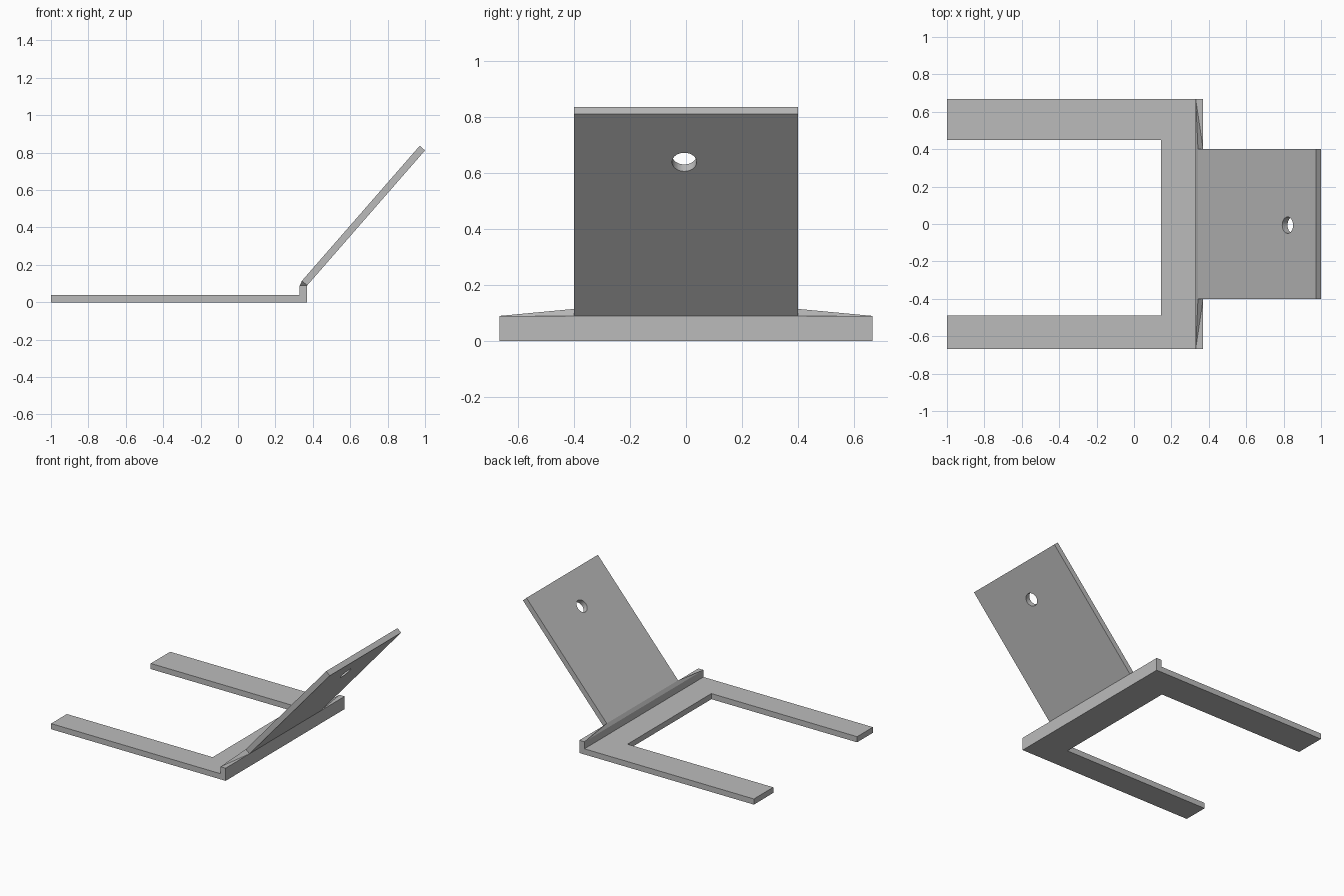
import bpy
import bmesh
import math
from mathutils import Vector

if "Cube" in bpy.data.objects:
    bpy.data.objects.remove(bpy.data.objects["Cube"], do_unlink=True)

grey = bpy.data.materials.new("plain_grey")
grey.use_nodes = True
GREY = (0.5, 0.5, 0.5, 1)
grey.diffuse_color = GREY
grey.node_tree.nodes["Principled BSDF"].inputs["Base Color"].default_value = GREY


def add_object(name, bm):
    bmesh.ops.recalc_face_normals(bm, faces=bm.faces)
    mesh = bpy.data.meshes.new(name)
    bm.to_mesh(mesh)
    bm.free()
    mesh.materials.append(grey)
    obj = bpy.data.objects.new(name, mesh)
    bpy.context.collection.objects.link(obj)
    return obj


def prism(name, outline, offset):
    """Extrude a closed outline along an offset."""
    bm = bmesh.new()
    face = bm.faces.new([bm.verts.new(p) for p in outline])
    new = bmesh.ops.extrude_face_region(bm, geom=[face])["geom"]
    bmesh.ops.translate(bm, vec=offset, verts=[v for v in new if isinstance(v, bmesh.types.BMVert)])
    return add_object(name, bm)


def combine(obj, tool, operation):
    mod = obj.modifiers.new(operation, "BOOLEAN")
    mod.operation = operation
    mod.solver = "EXACT"
    mod.object = tool
    bpy.context.view_layer.objects.active = obj
    bpy.ops.object.modifier_apply(modifier=mod.name)
    bpy.data.objects.remove(tool, do_unlink=True)


HALF = 0.667            # half width of the base
PANEL = 0.4             # half width of the tilted panel
BACK, FRONT = 0.33, 0.37
LIP = 0.09

# U-shaped base with one arm slightly wider than the other
fork = [(-1, -HALF), (FRONT, -HALF), (FRONT, HALF), (-1, HALF),
        (-1, 0.45), (0.144, 0.45), (0.144, -0.49), (-1, -0.49)]
base = prism("base_fork", [(x, y, 0) for x, y in fork], (0, 0, 0.04))

# Raised lip along the closed end of the base
lip = prism("lip", [(BACK, -HALF, 0), (FRONT, -HALF, 0), (FRONT, -HALF, LIP), (BACK, -HALF, LIP)],
            (0, 2 * HALF, 0))
combine(base, lip, "UNION")

# Tilted panel rising from the lip
side = [(BACK, LIP), (FRONT, LIP), (1, 0.812), (0.972, 0.837), (0.342, 0.115)]
panel = prism("tilted_panel", [(x, -PANEL, z) for x, z in side], (0, 2 * PANEL, 0))

# Round hole through the panel, square to its surface
normal = Vector((-0.756, 0, 0.654))
bpy.ops.mesh.primitive_cylinder_add(vertices=48, radius=0.044, depth=0.2,
                                    location=(0.836, -0.006, 0.652),
                                    rotation=normal.to_track_quat("Z", "Y").to_euler())
cutter = bpy.context.object
cutter.name = "hole_cutter"
cutter.hide_render = True
cutter.data.materials.append(grey)
combine(panel, cutter, "DIFFERENCE")

# Tapered gussets on the lip at both sides of the panel
for name, s in (("left_gusset", 1), ("right_gusset", -1)):
    bm = bmesh.new()
    tip = bm.verts.new((BACK, s * HALF, LIP))
    root = [bm.verts.new((x, s * PANEL, z)) for x, z in (side[0], side[1], side[4])]
    bm.faces.new(root)
    for i in range(3):
        bm.faces.new((root[i], root[(i + 1) % 3], tip))
    add_object(name, bm)
